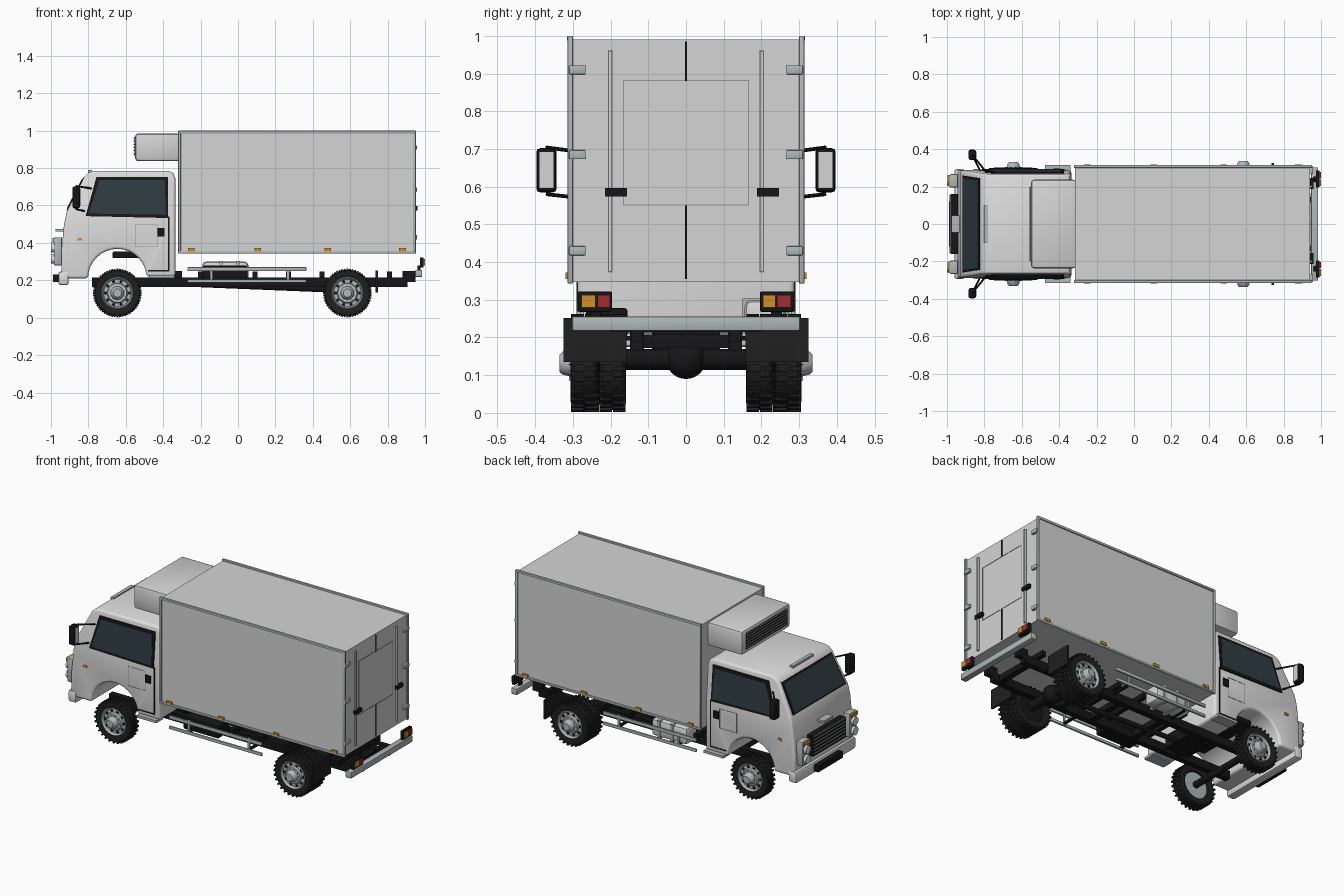
import bpy, bmesh, math
from mathutils import Matrix, Vector


def material(name, *rgb):
    m = bpy.data.materials.new(name)
    m.diffuse_color = (*rgb, 1)
    return m


CAB = material("cab_white", 0.74, 0.74, 0.74)
CARGO = material("cargo_white", 0.66, 0.66, 0.66)
SILVER = material("silver_trim", 0.43, 0.48, 0.48)
SEAM = material("seam_grey", 0.30, 0.31, 0.31)
BLACK = material("black", 0.008, 0.008, 0.009)
RUBBER = material("rubber", 0.014, 0.014, 0.014)
GLASS = material("glass", 0.028, 0.045, 0.055)
AMBER = material("amber", 0.62, 0.28, 0.02)
RED = material("red", 0.36, 0.025, 0.03)


def finish(name, bm, mat):
    bmesh.ops.recalc_face_normals(bm, faces=bm.faces)
    me = bpy.data.meshes.new(name)
    bm.to_mesh(me)
    bm.free()
    me.materials.append(mat)
    me.shade_smooth()
    me.set_sharp_from_angle(angle=math.radians(35))
    ob = bpy.data.objects.new(name, me)
    bpy.context.collection.objects.link(ob)
    return ob


def round_edges(bm, width, segs=2):
    if width:
        bm.normal_update()
        es = [e for e in bm.edges if len(e.link_faces) == 2 and e.calc_face_angle(0) > 1.0]
        bmesh.ops.bevel(bm, geom=es, offset=width, segments=segs, profile=0.5, affect='EDGES')


def boxes(name, mat, dims, bevel=0.0, mirror=False):
    """One object from boxes given as (x0, x1, y0, y1, z0, z1)."""
    bm = bmesh.new()
    if mirror:
        dims = dims + [(a, b, -d, -c, e, f) for a, b, c, d, e, f in dims]
    for a, b, c, d, e, f in dims:
        m = Matrix.Translation(((a + b) / 2, (c + d) / 2, (e + f) / 2)) @ Matrix.Diagonal((b - a, d - c, f - e, 1))
        bmesh.ops.create_cube(bm, size=1, matrix=m)
    round_edges(bm, bevel)
    return finish(name, bm, mat)


def taper(bm):
    for v in bm.verts:
        v.co.y *= 1 - 0.3 * max(0, v.co.z - 0.53)


def prism(name, mat, pts, y0, y1, bevel=0.0, lean=True):
    """Side profile (x, z) extruded along y, following the lean of the cab sides."""
    bm = bmesh.new()
    f = bm.faces.new([bm.verts.new((x, y0, z)) for x, z in pts])
    new = bmesh.ops.extrude_face_region(bm, geom=[f])["geom"]
    bmesh.ops.translate(bm, vec=(0, y1 - y0, 0), verts=[v for v in new if isinstance(v, bmesh.types.BMVert)])
    bmesh.ops.recalc_face_normals(bm, faces=bm.faces)
    round_edges(bm, bevel, 3)
    if lean:
        bmesh.ops.bisect_plane(bm, geom=bm.verts[:] + bm.edges[:] + bm.faces[:], plane_co=(0, 0, 0.53), plane_no=(0, 0, 1))
        taper(bm)
    return finish(name, bm, mat)


def tubes(name, mat, rods, segs=12):
    """Rods given as (start, end, radius)."""
    bm = bmesh.new()
    for p, q, r in rods:
        p, q = Vector(p), Vector(q)
        m = Matrix.Translation((p + q) / 2) @ (q - p).to_track_quat('Z', 'Y').to_matrix().to_4x4()
        bmesh.ops.create_cone(bm, cap_ends=True, segments=segs, radius1=r, radius2=r, depth=(q - p).length, matrix=m)
    return finish(name, bm, mat)


def lathe(name, mat, prof, x, y, z, s, n=40, lugs=False):
    """Profile of (radius, outward offset) turned about the axle."""
    bm = bmesh.new()
    rings = [[bm.verts.new((x + r * math.cos(2 * math.pi * i / n), y + s * o, z + r * math.sin(2 * math.pi * i / n)))
              for i in range(n)] for r, o in prof]
    for a, b in zip(rings, rings[1:]):
        for i in range(n):
            bm.faces.new((a[i], a[(i + 1) % n], b[(i + 1) % n], b[i]))
    bmesh.ops.remove_doubles(bm, verts=bm.verts, dist=1e-5)
    if lugs:  # staggered tread blocks
        for i in range(56):
            m = (Matrix.Translation((x, y + (0.018 if i % 2 else -0.018), z)) @ Matrix.Rotation(2 * math.pi * i / 56, 4, 'Y')
                 @ Matrix.Translation((0.123, 0, 0)) @ Matrix.Diagonal((0.014, 0.033, 0.0105, 1)))
            bmesh.ops.create_cube(bm, size=1, matrix=m)
    return finish(name, bm, mat)


# Cab shell with wheel arches
arch = [(-0.645 - 0.157 * math.cos(t), 0.21 + 0.158 * math.sin(t)) for t in (math.pi * i / 16 for i in range(16))]
prism("cab", CAB, [(-0.335, 0.22), (-0.335, 0.745), (-0.345, 0.772), (-0.37, 0.785), (-0.77, 0.785), (-0.8, 0.775),
                   (-0.82, 0.755), (-0.915, 0.57), (-0.93, 0.5), (-0.945, 0.35), (-0.945, 0.21)]
      + arch + [(-0.488, 0.22)], -0.288, 0.288, 0.014)


# Windscreen, laid on the sloping front
def on_slope(t, h):
    return (-0.915 + 0.095 * t - 0.88 * h, 0.57 + 0.185 * t + 0.456 * h)


for nm, mat, t0, t1, w, h in (("windscreen_frame", BLACK, 0.02, 0.97, 0.262, 0.004), ("windscreen", GLASS, 0.07, 0.92, 0.25, 0.007)):
    prism(nm, mat, [on_slope(t0, 0), on_slope(t1, 0), on_slope(t1, h), on_slope(t0, h)], -w, w)
boxes("roof_front_strip", SILVER, [(-0.802, -0.78, -0.1, 0.1, 0.775, 0.789)])

# Doors: window, seams, handle, panel, marker
for s, side in ((-1, "right"), (1, "left")):
    prism(side + "_window_frame", BLACK, [(-0.757, 0.752), (-0.375, 0.752), (-0.375, 0.533), (-0.815, 0.543)], s * 0.28, s * 0.294)
    prism(side + "_window", GLASS, [(-0.742, 0.735), (-0.392, 0.735), (-0.385, 0.55), (-0.798, 0.557)], s * 0.29, s * 0.297)
boxes("door_seams", BLACK, [(-0.374, -0.367, 0.28, 0.291, 0.25, 0.54), (-0.48, -0.37, 0.28, 0.291, 0.248, 0.254)], mirror=True)
boxes("door_handles", BLACK, [(-0.43, -0.393, 0.28, 0.297, 0.435, 0.48)], mirror=True)
boxes("door_panel_lines", SEAM, [(-0.55, -0.43, 0.285, 0.2895, 0.378, 0.381), (-0.55, -0.43, 0.285, 0.2895, 0.498, 0.501),
                                 (-0.55, -0.547, 0.285, 0.2895, 0.38, 0.5), (-0.433, -0.43, 0.285, 0.2895, 0.38, 0.5)], mirror=True)
boxes("cab_side_markers", AMBER, [(-0.857, -0.833, 0.28, 0.294, 0.413, 0.427)], mirror=True)
boxes("cab_steps", SILVER, [(-0.475, -0.34, 0.25, 0.315, 0.213, 0.228)], mirror=True)

# Mirrors
boxes("mirror_housings", BLACK, [(-0.885, -0.845, 0.343, 0.397, 0.585, 0.702)], 0.01, True)
boxes("mirror_faces", CARGO, [(-0.847, -0.842, 0.352, 0.388, 0.596, 0.692)], mirror=True)
tubes("mirror_arms", BLACK, [r for s in (-1, 1) for r in (
    ((-0.865, s * 0.37, 0.704), (-0.78, s * 0.265, 0.69), 0.005), ((-0.865, s * 0.37, 0.58), (-0.82, s * 0.28, 0.57), 0.005))], 8)

# Front end: grille, lamps, bumper
boxes("grille_backing", BLACK, [(-0.982, -0.94, -0.16, 0.16, 0.3, 0.425)])
boxes("grille_slats", SEAM, [(-0.987, -0.978, -0.155, 0.155, 0.312 + i * 0.021, 0.319 + i * 0.021) for i in range(6)])
boxes("front_badge_plate", SILVER, [(-0.975, -0.93, -0.045, 0.045, 0.46, 0.475)])
boxes("headlamp_panels", SILVER, [(-0.985, -0.94, 0.195, 0.268, 0.28, 0.43)], 0.008, True)
tubes("headlamps", CAB, [((-0.98, s * 0.232, z), (-1.0, s * 0.232, z), 0.026) for s in (-1, 1) for z in (0.315, 0.375)], 20)
boxes("front_indicators", AMBER, [(-0.993, -0.98, 0.2, 0.263, 0.405, 0.426)], mirror=True)
boxes("front_bumper", CAB, [(-0.96, -0.905, -0.293, 0.293, 0.175, 0.247)], 0.012)
boxes("front_plate", BLACK, [(-0.99, -0.955, -0.12, 0.12, 0.19, 0.23)])

# Cargo box and its edge trim
boxes("cargo_box", CARGO, [(-0.315, 0.942, -0.308, 0.308, 0.347, 0.99)])
boxes("cargo_trim", SILVER, [(-0.32, 0.945, 0.3, 0.315, 0.985, 1.0), (-0.32, 0.945, 0.3, 0.314, 0.343, 0.357),
                             (-0.32, -0.306, 0.3, 0.314, 0.345, 0.995), (0.935, 0.951, 0.3, 0.314, 0.343, 1.0)], 0.003, True)
boxes("cargo_side_markers", AMBER, [(x - 0.018, x + 0.018, 0.31, 0.319, 0.355, 0.372) for x in (-0.25, 0.105, 0.48, 0.88)], mirror=True)

# Rear doors
boxes("rear_door_seam", BLACK, [(0.94, 0.946, -0.003, 0.003, 0.355, 0.55), (0.94, 0.946, -0.003, 0.003, 0.88, 0.985)])
boxes("rear_panel_lines", SEAM, [(0.94, 0.944, -0.165, 0.165, z, z + 0.003) for z in (0.55, 0.88)]
      + [(0.94, 0.944, y, y + 0.003, 0.55, 0.883) for y in (-0.167, 0.164)])
boxes("rear_lock_rods", CARGO, [(0.94, 0.953, 0.196, 0.205, 0.375, 0.96)], mirror=True)
boxes("rear_rod_lines", SEAM, [(0.94, 0.944, 0.194, 0.207, 0.373, 0.962)], mirror=True)
boxes("rear_hinges", SILVER, [(0.94, 0.957, 0.266, 0.31, z - 0.012, z + 0.012) for z in (0.43, 0.685, 0.91)], 0.003, True)
boxes("rear_handles", BLACK, [(0.94, 0.96, -0.215, -0.156, 0.574, 0.596), (0.94, 0.96, 0.188, 0.247, 0.574, 0.596)])

# Refrigeration unit
boxes("cooling_unit", CARGO, [(-0.55, -0.31, -0.237, 0.237, 0.837, 0.985)], 0.016)
boxes("cooling_grille", BLACK, [(-0.554, -0.54, -0.2, 0.2, 0.865, 0.965)])
boxes("cooling_slats", SEAM, [(-0.559, -0.55, -0.198, 0.198, 0.873 + i * 0.017, 0.879 + i * 0.017) for i in range(6)])

# Chassis
boxes("chassis_rails", BLACK, [(-0.78, 0.905, 0.112, 0.148, 0.165, 0.215)], mirror=True)
boxes("chassis_crossmembers", BLACK, [(x - 0.018, x + 0.018, -0.13, 0.13, 0.172, 0.208) for x in (-0.4, -0.1, 0.2, 0.42, 0.85)])
boxes("floor_bearers", BLACK, [(x - 0.013, x + 0.013, -0.2, 0.2, 0.215, 0.246) for x in (-0.2, 0.09, 0.27, 0.45, 0.81)])
boxes("engine_cover", BLACK, [(-0.67, -0.53, -0.2, 0.2, 0.318, 0.353)], 0.006)
boxes("spare_gear", BLACK, [(-0.46, -0.3, -0.09, 0.09, 0.17, 0.25)])
tubes("drive_shaft", BLACK, [((-0.4, 0, 0.185), (0.585, 0, 0.145), 0.014)])
tubes("axles", BLACK, [((0.585, -0.25, 0.142), (0.585, 0.25, 0.142), 0.028), ((-0.645, -0.26, 0.135), (-0.645, 0.26, 0.135), 0.02)], 16)
bm = bmesh.new()
bmesh.ops.create_uvsphere(bm, u_segments=24, v_segments=14, radius=0.053, matrix=Matrix.Translation((0.585, 0, 0.143)))
finish("differential", bm, BLACK)
boxes("fuel_tank", CARGO, [(-0.19, 0.055, 0.155, 0.265, 0.195, 0.3)], 0.02)
boxes("tank_bracket", SILVER, [(-0.1, -0.08, 0.15, 0.269, 0.192, 0.303), (-0.01, 0.01, 0.15, 0.269, 0.192, 0.303)])
boxes("battery_box", BLACK, [(-0.19, 0.05, -0.265, -0.155, 0.2, 0.278)], 0.008)

# Side guards
boxes("side_guards", SILVER, [(-0.27, 0.365, 0.278, 0.29, 0.25, 0.27), (-0.27, 0.365, 0.278, 0.29, 0.187, 0.205)]
      + [(x, x + 0.015, 0.27, 0.28, 0.187, 0.27) for x in (-0.15, 0.26)], 0.002, True)
boxes("guard_brackets", BLACK, [(x, x + 0.015, 0.14, 0.275, 0.192, 0.204) for x in (-0.15, 0.26)], mirror=True)

# Rear end
boxes("mudflaps", RUBBER, [(0.736, 0.748, 0.158, 0.325, 0.135, 0.252)], mirror=True)
boxes("rear_bumper", SILVER, [(0.947, 0.985, -0.302, 0.302, 0.218, 0.256)], 0.004)
boxes("rear_bumper_brackets", BLACK, [(0.88, 0.95, 0.115, 0.145, 0.19, 0.25)], mirror=True)
boxes("tail_lamp_housings", BLACK, [(0.972, 0.993, 0.196, 0.287, 0.268, 0.322), (0.96, 0.975, 0.225, 0.255, 0.25, 0.28)], 0.004, True)
boxes("tail_lamps_red", RED, [(0.99, 1.0, -0.235, -0.202, 0.28, 0.313), (0.99, 1.0, 0.242, 0.279, 0.28, 0.313)])
boxes("tail_lamps_amber", AMBER, [(0.99, 1.0, -0.277, -0.24, 0.28, 0.313), (0.99, 1.0, 0.204, 0.238, 0.28, 0.313)])

# Wheels: single at the front, twin at the rear
TYRE = [(0.083, -0.03), (0.1, -0.036), (0.117, -0.034), (0.124, -0.026), (0.124, 0.026), (0.117, 0.034), (0.1, 0.036),
        (0.083, 0.03), (0.083, -0.03)]
RIM = [(0, -0.02), (0.08, -0.02), (0.086, 0.03), (0.08, 0.034), (0.073, 0.018), (0.055, 0.02), (0.05, 0.032), (0.036, 0.034),
       (0.03, 0.058), (0.022, 0.066), (0, 0.066)]
for x, axle, ys in ((-0.645, "front", [0.265]), (0.585, "rear", [0.27, 0.195])):
    for s, side in ((-1, "right"), (1, "left")):
        nm = f"{axle}_{side}_"
        for i, y in enumerate(ys):
            lathe(nm + ("tyre" if i == 0 else "inner_tyre"), RUBBER, TYRE, x, s * y, 0.132, s, lugs=True)
            lathe(nm + ("rim" if i == 0 else "inner_rim"), SILVER if i == 0 else BLACK, RIM if i == 0 else RIM[:6] + [(0, 0.02)],
                  x, s * y, 0.132, s)
        ring = [(math.cos(2 * math.pi * k / 10), math.sin(2 * math.pi * k / 10)) for k in range(10)]
        y = s * ys[0]
        tubes(nm + "rim_holes", BLACK, [((x + 0.064 * c, y + s * 0.015, 0.132 + 0.064 * d), (x + 0.064 * c, y + s * 0.022, 0.132 + 0.064 * d), 0.0085)
                                        for c, d in ring], 10)
        tubes(nm + "nuts", CAB, [((x + 0.043 * c, y + s * 0.03, 0.132 + 0.043 * d), (x + 0.043 * c, y + s * 0.04, 0.132 + 0.043 * d), 0.005)
                                 for c, d in ring], 6)
